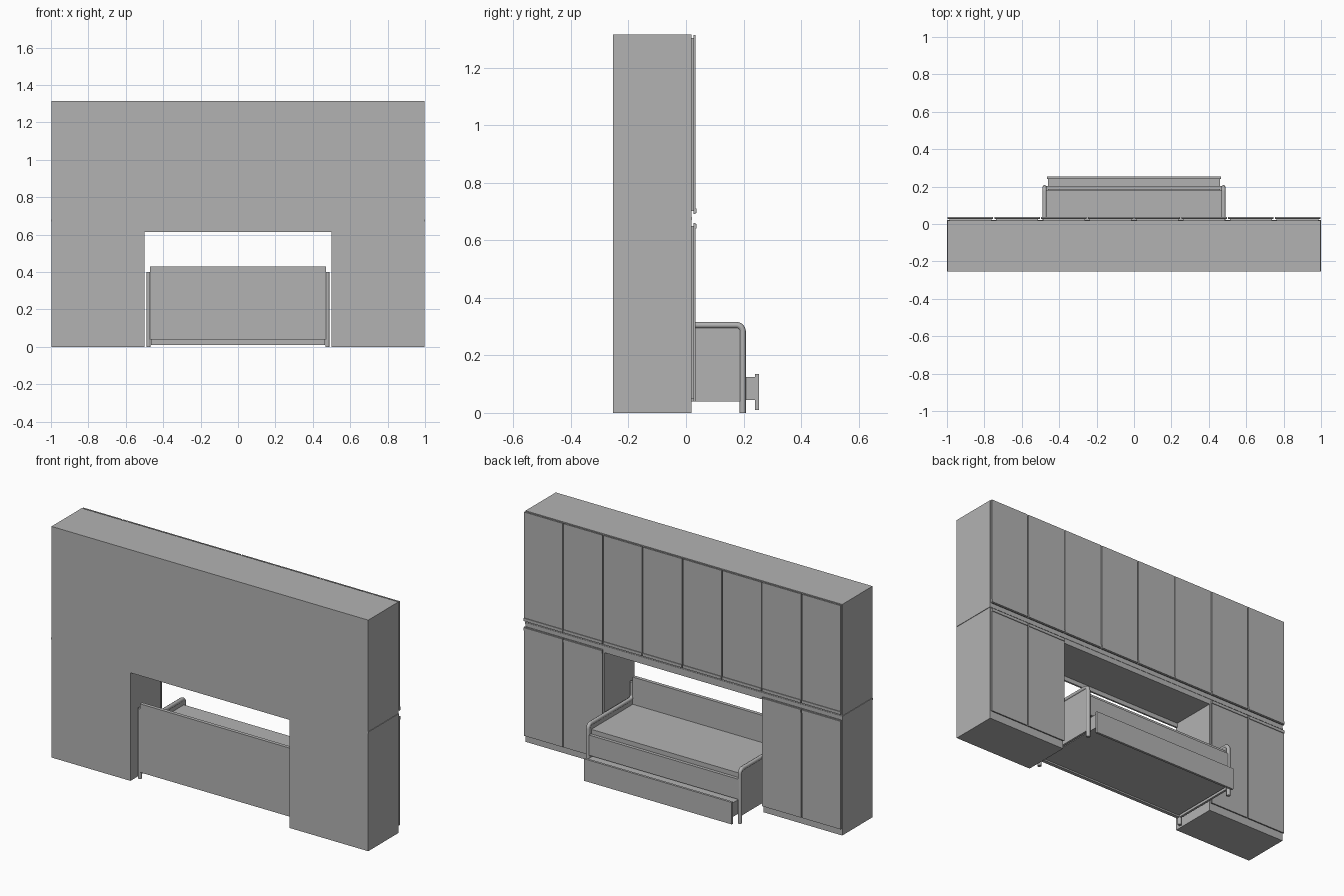
import bpy, bmesh, math
from mathutils import Vector

cube = bpy.data.objects.get("Cube")
if cube:
    bpy.data.objects.remove(cube, do_unlink=True)

grey = bpy.data.materials.new("plain grey")
grey.use_nodes = True
shade = (0.45, 0.45, 0.45, 1)
grey.diffuse_color = shade
grey.node_tree.nodes["Principled BSDF"].inputs["Base Color"].default_value = shade


def finish(name, bm):
    mesh = bpy.data.meshes.new(name)
    bm.to_mesh(mesh)
    bm.free()
    mesh.materials.append(grey)
    obj = bpy.data.objects.new(name, mesh)
    bpy.context.collection.objects.link(obj)
    return obj


def box(name, x, y, z):
    """Box from (low, high) ranges on each axis."""
    bm = bmesh.new()
    bmesh.ops.create_cube(bm, size=1)
    for v in bm.verts:
        v.co = Vector([(a + b) / 2 + c * (b - a) for (a, b), c in zip((x, y, z), v.co)])
    return finish(name, bm)


def side_range(side, inner, outer):
    return tuple(sorted((side * inner, side * outer)))


def arc(cy, cz, r, start, end, steps=6):
    angles = [math.radians(start + (end - start) * i / steps) for i in range(steps + 1)]
    return [(cy + r * math.cos(a), cz + r * math.sin(a)) for a in angles]


def panel(name, x, outline):
    """Flat panel: a y-z outline extruded across the x range."""
    bm = bmesh.new()
    face = bm.faces.new([bm.verts.new((x[0], y, z)) for y, z in outline])
    out = bmesh.ops.extrude_face_region(bm, geom=[face])
    verts = [v for v in out["geom"] if isinstance(v, bmesh.types.BMVert)]
    bmesh.ops.translate(bm, vec=(x[1] - x[0], 0, 0), verts=verts)
    bmesh.ops.recalc_face_normals(bm, faces=bm.faces)
    return finish(name, bm)


def tube(name, x, path, radius):
    curve = bpy.data.curves.new(name, "CURVE")
    curve.dimensions = "3D"
    curve.bevel_depth = radius
    curve.bevel_resolution = 2
    curve.use_fill_caps = True
    spline = curve.splines.new("POLY")
    spline.points.add(len(path) - 1)
    for point, (y, z) in zip(spline.points, path):
        point.co = (x, y, z, 1)
    spline.use_smooth = True
    curve.materials.append(grey)
    obj = bpy.data.objects.new(name, curve)
    bpy.context.collection.objects.link(obj)


BACK, FRONT = -0.253, 0.019
DOOR = (0.026, 0.033)
GRIP = (0.033, 0.037)

# Cabinet carcass: bridge across the top and two lower towers
box("upper_cabinet", (-0.997, 0.997), (BACK, FRONT), (0.68, 1.315))
box("middle_shelf", (-1, 1), (BACK, FRONT + 0.002), (0.67, 0.68))
box("niche_ceiling", (-0.5, 0.5), (BACK, FRONT), (0.64, 0.67))
box("niche_back_lip", (-0.5, 0.5), (BACK, BACK + 0.01), (0.615, 0.64))
for side, word in ((-1, "right"), (1, "left")):
    box(word + "_lower_cabinet", side_range(side, 0.5, 0.997), (BACK, FRONT), (0, 0.67))


# Doors with slim grip strips, hung on narrow spacers
def door(name, x, z, grip_z):
    box(name, x, DOOR, z)
    box(name + "_spacer", (x[0] + 0.01, x[1] - 0.01), (FRONT, DOOR[0]), (z[0] + 0.01, z[1] - 0.01))
    box(name + "_grip", x, GRIP, grip_z)


for i in range(8):
    left = -1 + i * 0.25
    span = (left + 0.003, left + 0.247)
    door(f"upper_door_{i + 1}", span, (0.692, 1.313), (0.695, 0.711))
    if i < 2 or i > 5:
        door(f"lower_door_{i + 1}", span, (0.04, 0.66), (0.64, 0.657))

# Bed ends with a bent tube frame
arm = arc(0.175, 0.283, 0.022, 90, 0)
arm_top = 0.305
for side, word in ((-1, "right"), (1, "left")):
    outline = [(-0.205, 0.04), (-0.205, arm_top)] + arm + [(0.197, 0.04)]
    panel(word + "_bed_end", side_range(side, 0.47, 0.482), outline)
    x = side * 0.478
    rise = arc(-0.177, 0.327, 0.022, 180, 270)
    tube(word + "_end_tube", x, [(-0.199, 0.39)] + rise + arm + [(0.197, 0)], 0.011)
    tube(word + "_back_post", x, [(-0.199, 0), (-0.199, 0.4)], 0.011)

# Bed body
box("bed_back_panel", (-0.47, 0.47), (-0.21, -0.19), (0.04, 0.43))
box("mattress", (-0.468, 0.468), (-0.19, 0.183), (0.15, 0.275))
box("bed_front_rail", (-0.47, 0.47), (0.185, 0.203), (0.135, 0.25))

# Pull-out drawer under the bed
box("drawer_body", (-0.46, 0.46), (-0.185, 0.242), (0.045, 0.125))
box("drawer_front", (-0.465, 0.465), (0.24, 0.253), (0.01, 0.135))
